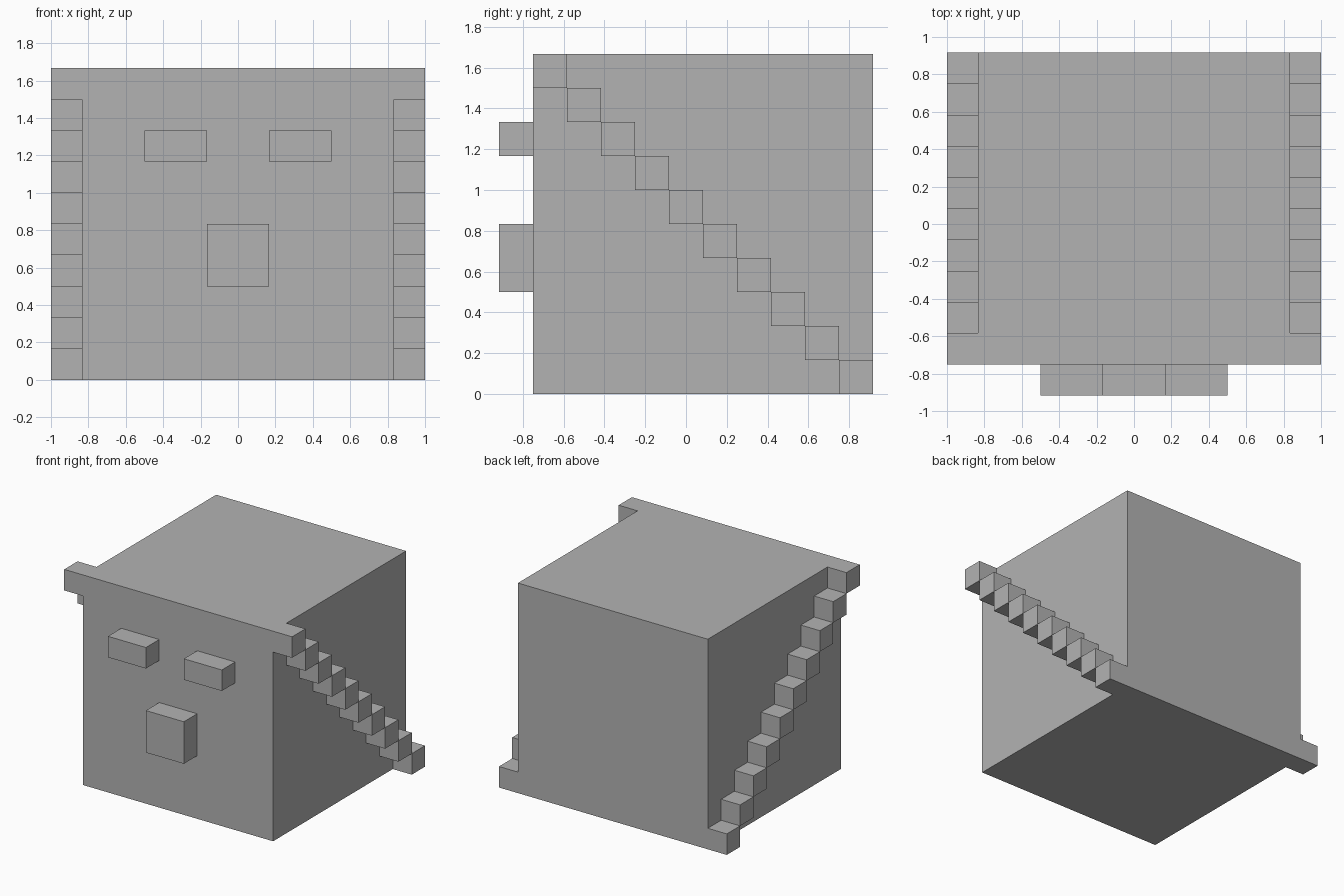
import bpy
import bmesh
from mathutils import Matrix, Vector

U = 1 / 6  # side of one block

cube = bpy.data.objects.get("Cube")
if cube:
    bpy.data.objects.remove(cube, do_unlink=True)

# Plain grey for every part
grey = bpy.data.materials.new("plain_grey")
grey.use_nodes = True
colour = (0.45, 0.45, 0.45, 1)
grey.diffuse_color = colour
grey.node_tree.nodes["Principled BSDF"].inputs["Base Color"].default_value = colour


def add_boxes(name, boxes, mirrored=False):
    """One object from (low corner, high corner) boxes, measured in blocks."""
    bm = bmesh.new()
    for low, high in boxes:
        low, high = Vector(low) * U, Vector(high) * U
        matrix = Matrix.Translation((low + high) / 2) @ Matrix.Diagonal(high - low).to_4x4()
        bmesh.ops.create_cube(bm, size=1, matrix=matrix)
    mesh = bpy.data.meshes.new(name)
    bm.to_mesh(mesh)
    bm.free()
    mesh.materials.append(grey)
    obj = bpy.data.objects.new(name, mesh)
    bpy.context.collection.objects.link(obj)
    if mirrored:
        mirror = obj.modifiers.new("mirror", "MIRROR")
        mirror.use_mirror_merge = False
    return obj


FRONT, BACK, HEIGHT, SIDE = -4.5, 5.5, 10, 5

# Large block body
add_boxes("head_block", [((-SIDE, FRONT, 0), (SIDE, BACK, HEIGHT))])

# Diagonal runs of blocks down both sides, from top front to bottom back
steps = [((SIDE, FRONT + i, HEIGHT - 1 - i), (SIDE + 1, FRONT + i + 1, HEIGHT - i))
         for i in range(HEIGHT)]
add_boxes("side_steps", steps, mirrored=True)

# Raised face details
add_boxes("eyes", [((1, FRONT - 1, 7), (3, FRONT, 8))], mirrored=True)
add_boxes("nose", [((-1, FRONT - 1, 3), (1, FRONT, 5))])
